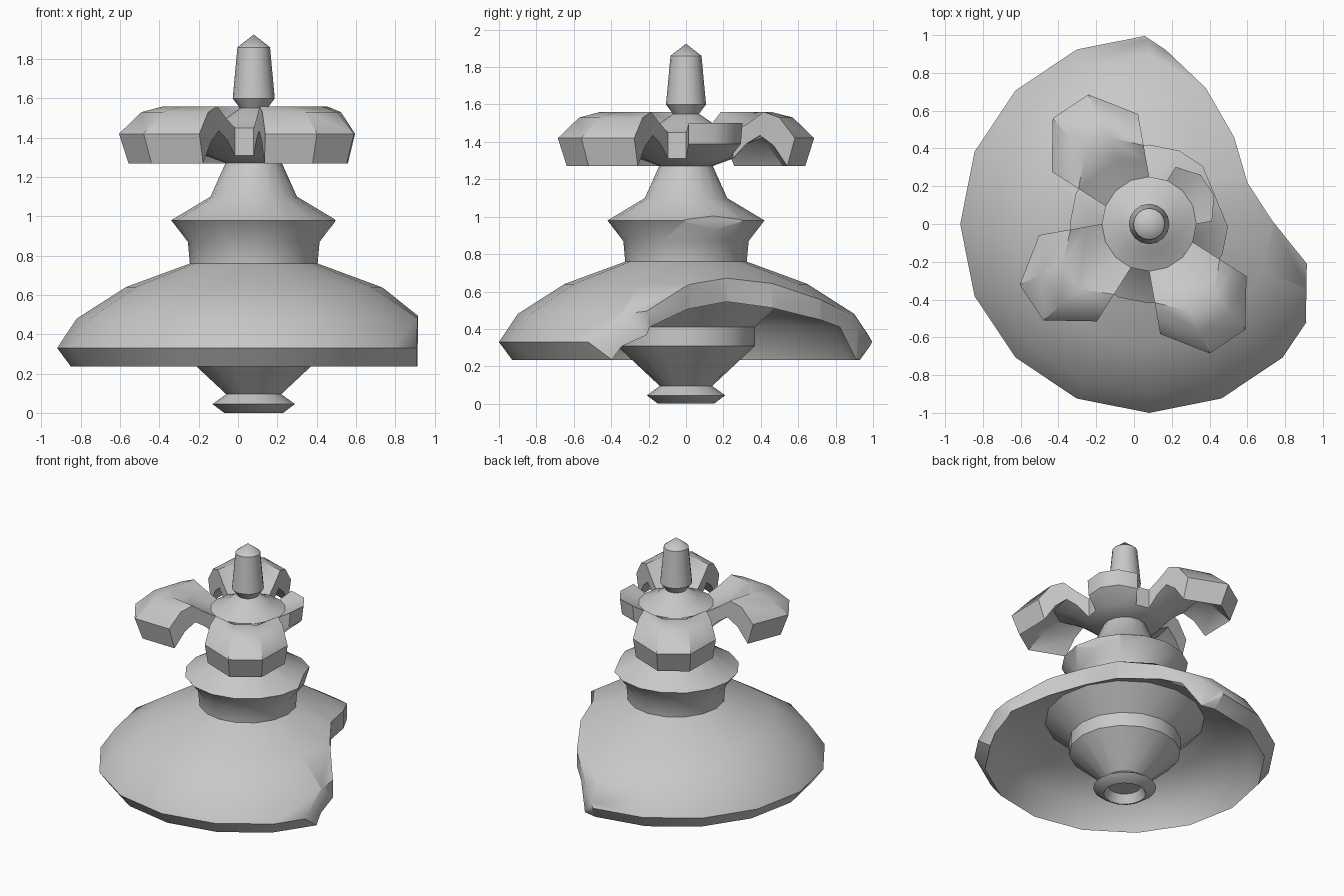
import bpy, bmesh
from math import radians, sin, cos, pi
from mathutils import Matrix, Vector

if "Cube" in bpy.data.objects:
    bpy.data.objects.remove(bpy.data.objects["Cube"])

AXIS = Vector((0.08, 0, 0))
SIDES = 16

grey = bpy.data.materials.new("plain_grey")
grey.use_nodes = True
grey.diffuse_color = (0.58, 0.58, 0.58, 1)
grey.node_tree.nodes["Principled BSDF"].inputs["Base Color"].default_value = grey.diffuse_color


def polar(r, degrees, z):
    return AXIS + Vector((r * cos(radians(degrees)), r * sin(radians(degrees)), z))


def add_face(bm, points):
    bm.faces.new([bm.verts.new(p) for p in points])


def lathe(bm, profile, skip=None):
    """Revolve (radius, z) pairs; skip(row, side) leaves a face out."""
    for row, ((r0, z0), (r1, z1)) in enumerate(zip(profile, profile[1:])):
        for k in range(SIDES):
            if skip and skip(row, k):
                continue
            a, b = 360 * k / SIDES, 360 * (k + 1) / SIDES
            pts = [polar(r0, a, z0)]
            if r0 > 0:
                pts.append(polar(r0, b, z0))
            pts.append(polar(r1, b, z1))
            if r1 > 0:
                pts.append(polar(r1, a, z1))
            add_face(bm, pts)


def finish(bm, name):
    bmesh.ops.remove_doubles(bm, verts=bm.verts, dist=0.0005)
    bmesh.ops.recalc_face_normals(bm, faces=bm.faces)
    mesh = bpy.data.meshes.new(name)
    bm.to_mesh(mesh)
    bm.free()
    mesh.materials.append(grey)
    obj = bpy.data.objects.new(name, mesh)
    bpy.context.collection.objects.link(obj)
    return obj


def activate(obj):
    bpy.ops.object.select_all(action='DESELECT')
    obj.select_set(True)
    bpy.context.view_layer.objects.active = obj


def smooth(obj, degrees):
    activate(obj)
    bpy.ops.object.shade_smooth_by_angle(angle=radians(degrees))


def carve(obj, cutter):
    cutter.hide_render = True
    activate(obj)
    mod = obj.modifiers.new("break", 'BOOLEAN')
    mod.operation = 'DIFFERENCE'
    mod.solver = 'EXACT'
    mod.object = cutter
    bpy.ops.object.modifier_apply(modifier=mod.name)
    bpy.data.objects.remove(cutter)


# Body: foot, core, hollow skirt and flanged neck
bm = bmesh.new()
lathe(bm, [(0, .06), (.11, .06), (.14, 0), (.15, 0), (.21, .045), (.14, .095),
           (.37, .31), (.37, .41), (.53, .56), (.65, .51), (.86, .41), (.93, .235),
           (1, .33), (.9, .48), (.65, .64), (.325, .76), (.335, .87), (.42, .98),
           (.22, 1.1), (.135, 1.29), (0, 1.29)])
body = finish(bm, "body")

# Broken-off side of the skirt
bm = bmesh.new()
outline = [(1.3, -.54), (.91, -.52), (.915, -.21), (.73, .02), (.6, .22), (.53, .46),
           (.38, .72), (.17, .92), (.05, 1.0), (.05, 1.3), (1.3, 1.3)]
base = bm.faces.new([bm.verts.new((x, y, .1)) for x, y in outline])
top = bmesh.ops.extrude_face_region(bm, geom=[base])
bmesh.ops.translate(bm, vec=(0, 0, .65), verts=[v for v in top["geom"] if isinstance(v, bmesh.types.BMVert)])
carve(body, finish(bm, "skirt_break"))

# Chip in the flange
bm = bmesh.new()
bmesh.ops.create_cube(bm, size=.4)
bmesh.ops.translate(bm, vec=(.38 + .2, 0, .98), verts=bm.verts)
bmesh.ops.rotate(bm, matrix=Matrix.Rotation(pi / 8, 3, 'Z'), verts=bm.verts)
bmesh.ops.translate(bm, vec=AXIS, verts=bm.verts)
carve(body, finish(bm, "flange_chip"))
smooth(body, 46)

# Cap: hub with drooping lobes, one of them snapped off near the hub
HUB_R, HUB_TOP, HUB_LOW = .25, 1.45, 1.31
ROWS = [(0, HUB_TOP, HUB_LOW), (.25, 1.5, 1.39), (.5, 1.56, 1.435),
        (.75, 1.53, 1.38), (1, 1.42, 1.27)]
ROOT = [-33.75, -11.25, 11.25, 33.75]
TIP = [(.585, -28), (.757, -8.6), (.757, 8.6), (.585, 28)]


def lobe(bm, heading, rows):
    upper, lower = [], []
    for t, z_top, z_low in rows:
        up, low = [], []
        for root, (r, tip) in zip(ROOT, TIP):
            start = polar(HUB_R, heading + root, 0)
            end = polar(r, heading + tip, 0)
            under = AXIS + (end - AXIS) * .93
            up.append(start.lerp(end, t) + Vector((0, 0, z_top)))
            low.append(start.lerp(under, t) + Vector((0, 0, z_low)))
        upper.append(up)
        lower.append(low)
    for i in range(len(rows) - 1):
        for grid in (upper, lower):
            for j in range(3):
                add_face(bm, [grid[i][j], grid[i + 1][j], grid[i + 1][j + 1], grid[i][j + 1]])
        for j in (0, 3):
            add_face(bm, [upper[i][j], upper[i + 1][j], lower[i + 1][j], lower[i][j]])
    for j in range(3):
        add_face(bm, [upper[-1][j], upper[-1][j + 1], lower[-1][j + 1], lower[-1][j]])


bm = bmesh.new()
# The hub wall stays open wherever a lobe joins it
lathe(bm, [(0, 1.56), (.07, 1.55), (.15, 1.495), (HUB_R, HUB_TOP), (HUB_R, HUB_LOW),
           (.14, 1.27), (0, 1.27)], skip=lambda row, k: row == 3 and k % 4 != 3)
for quarter in range(4):
    lobe(bm, 33.75 + 90 * quarter, ROWS if quarter else ROWS[:2])
smooth(finish(bm, "lobed_cap"), 40)

# Stem
bm = bmesh.new()
lathe(bm, [(0, 1.53), (.07, 1.53), (.07, 1.55), (.107, 1.6), (.083, 1.86), (0, 1.925)])
smooth(finish(bm, "stem"), 35)
